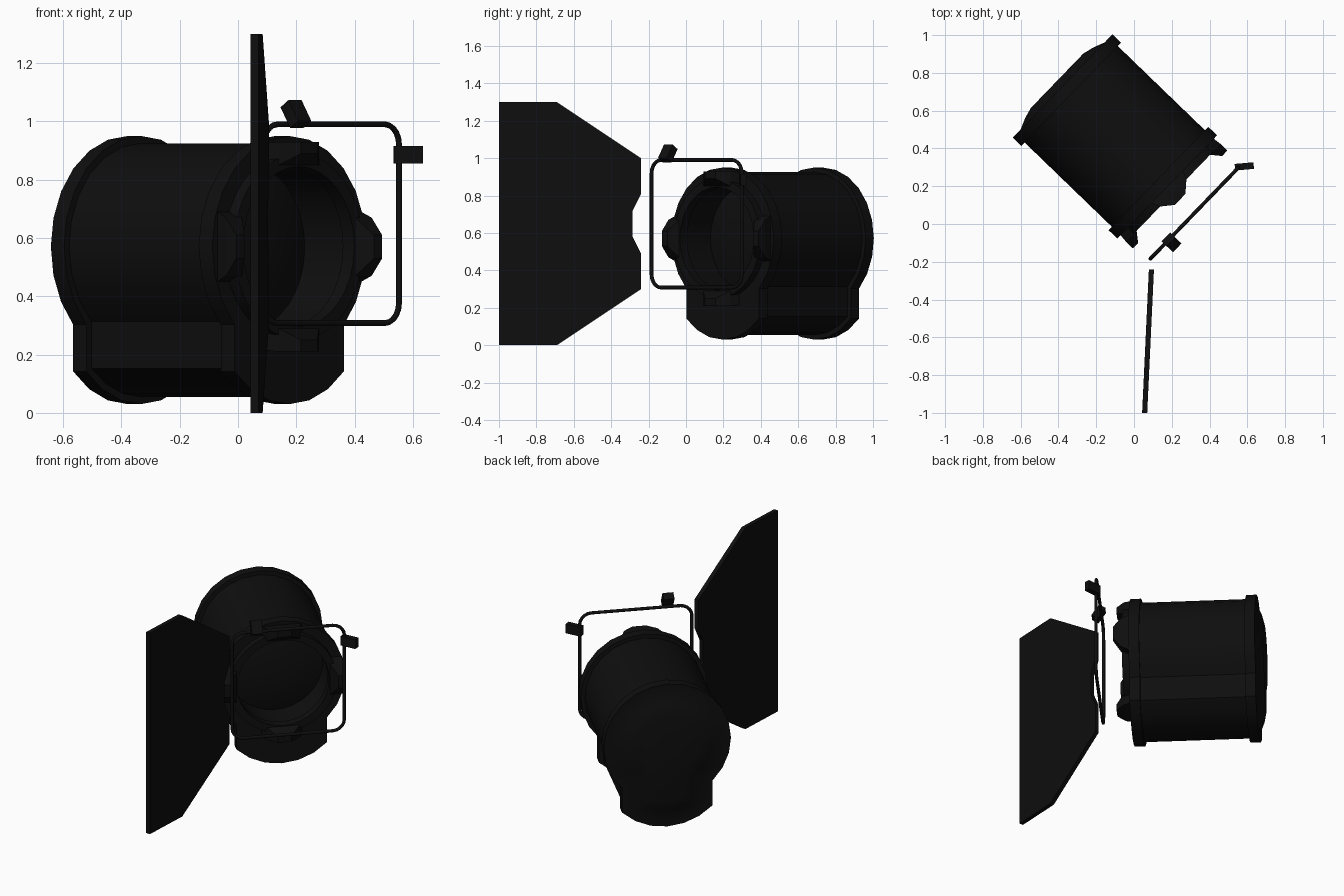
import bpy, bmesh
from math import radians, sin, cos, acos, pi, hypot
from mathutils import Matrix, Vector

cube = bpy.data.objects.get("Cube")
if cube:
    bpy.data.objects.remove(cube)

black = bpy.data.materials.new("matte black")
black.use_nodes = True
black.diffuse_color = (0.0045, 0.0045, 0.0045, 1)
black.node_tree.nodes["Principled BSDF"].inputs["Base Color"].default_value = black.diffuse_color

# Lamp frame: x across the lens, y towards the back, z up
LAMP = Matrix.Translation((0.183, 0.189, 0)) @ Matrix.Rotation(radians(46), 4, 'Z')
AXIS_Z = 0.57


def finish(name, bm, matrix=LAMP, smooth=True):
    bmesh.ops.recalc_face_normals(bm, faces=bm.faces)
    mesh = bpy.data.meshes.new(name)
    bm.to_mesh(mesh)
    bm.free()
    mesh.materials.append(black)
    obj = bpy.data.objects.new(name, mesh)
    bpy.context.scene.collection.objects.link(obj)
    obj.matrix_world = matrix
    if smooth:
        bpy.ops.object.select_all(action='DESELECT')
        obj.select_set(True)
        bpy.context.view_layer.objects.active = obj
        bpy.ops.object.shade_smooth_by_angle(angle=radians(30))
    return obj


def loft(name, rings, closed=False):
    bm = bmesh.new()
    loops = [[bm.verts.new(p) for p in ring] for ring in rings]
    pairs = list(zip(loops, loops[1:]))
    if closed:
        pairs.append((loops[-1], loops[0]))
    for a, b in pairs:
        for i in range(len(a)):
            j = (i + 1) % len(a)
            bm.faces.new((a[i], a[j], b[j], b[i]))
    if not closed:
        bm.faces.new(loops[0])
        bm.faces.new(loops[-1])
    return finish(name, bm)


def housing_ring(y, inset):
    """Round drum outline with a narrower curved box hanging below it."""
    r, half = 0.38 - inset, 0.27 - inset
    a = acos(half / r)
    pts = []
    for i in range(19):
        t = -a + (pi + 2 * a) * i / 18
        pts.append((r * cos(t), y, AXIS_Z + r * sin(t)))
    for i in range(7):
        t = pi + a + (pi - 2 * a) * i / 6
        pts.append((r * cos(t), y, 0.41 + r * sin(t)))
    return pts


def round_ring(y, r):
    """Circle whose points line up with the housing outline."""
    pts = []
    for x, _, z in housing_ring(0, 0):
        k = r / hypot(x, z - AXIS_Z)
        pts.append((x * k, y, AXIS_Z + (z - AXIS_Z) * k))
    return pts


def circle(y, r, n=32):
    return [(r * cos(2 * pi * i / n), y, AXIS_Z + r * sin(2 * pi * i / n)) for i in range(n)]


# Housing: domed back, two flanges, hollow front
outer = [(0.82, 0.18), (0.805, 0.12), (0.78, 0.06), (0.78, 0), (0.717, 0),
         (0.717, 0.025), (0.075, 0.025), (0.075, 0), (0.01, 0)]
rings = [housing_ring(y, d) for y, d in outer]
rings += [round_ring(0.01, 0.285), round_ring(0.25, 0.285)]
loft("lamp_housing", rings)

# Front ring and recessed lens
loft("front_ring", [circle(-0.035, 0.32), circle(0.02, 0.32),
                    circle(0.02, 0.275), circle(-0.035, 0.275)], closed=True)
loft("lens", [circle(0.26, 0.284), circle(0.21, 0.284), circle(0.185, 0.2), circle(0.17, 0.09)])

# Four tapered clips around the ring
for i, side in enumerate(("left", "top", "right", "bottom")):
    bm = bmesh.new()
    for y, half, inner, out in ((0.01, 0.12, 0.28, 0.355), (-0.035, 0.1, 0.28, 0.36),
                                (-0.085, 0.04, 0.32, 0.36)):
        for s in (-half, half):
            bm.verts.new((inner, y, s))
            bm.verts.new((out, y, s))
    bmesh.ops.convex_hull(bm, input=bm.verts)
    turn = Matrix.Rotation(-i * pi / 2, 4, 'Y')
    finish(side + "_clip", bm, LAMP @ Matrix.Translation((0, 0, AXIS_Z)) @ turn, False)

# Wire filter frame with rounded corners
half, low, high, bend = 0.335, 0.308, 0.99, 0.07
curve = bpy.data.curves.new("wire_frame", 'CURVE')
curve.dimensions = '3D'
curve.bevel_depth = 0.01
curve.bevel_resolution = 2
path = []
corners = ((1, high - bend), (-1, high - bend), (-1, low + bend), (1, low + bend))
for i, (s, z) in enumerate(corners):
    for k in range(6):
        t = (i + k / 5) * pi / 2
        path.append((s * (half - bend) + bend * cos(t), -0.19, z + bend * sin(t), 1))
spline = curve.splines.new('POLY')
spline.points.add(len(path) - 1)
for point, co in zip(spline.points, path):
    point.co = co
spline.use_cyclic_u = True
curve.materials.append(black)
frame = bpy.data.objects.new("wire_frame", curve)
bpy.context.scene.collection.objects.link(frame)
frame.matrix_world = LAMP


# Tilted blocks clamped on the frame
def block(name, size, matrix):
    bm = bmesh.new()
    bmesh.ops.create_cube(bm, size=1)
    bmesh.ops.scale(bm, vec=Vector(size), verts=bm.verts)
    finish(name, bm, matrix, False)


block("top_clamp", (0.065, 0.045, 0.085),
      LAMP @ Matrix.Translation((-0.195, -0.21, 1.025)) @ Matrix.Rotation(radians(-33), 4, 'X'))
block("side_clamp", (0.1, 0.035, 0.06),
      Matrix.Translation((0.584, 0.305, 0.885)) @ Matrix.Rotation(radians(5), 4, 'Z'))

# Barn door plate with a notched hinge edge
outline = [(-1, 0), (-1, 1.3), (-0.69, 1.3), (-0.24, 1), (-0.24, 0.81),
           (-0.285, 0.72), (-0.285, 0.58), (-0.24, 0.49), (-0.24, 0.3), (-0.69, 0)]
bm = bmesh.new()
face = bm.faces.new([bm.verts.new((0.043 + (y + 1) * 0.047, y, z)) for y, z in outline])
new = bmesh.ops.extrude_face_region(bm, geom=[face])["geom"]
bmesh.ops.translate(bm, vec=(0.027, 0, 0), verts=[v for v in new if isinstance(v, bmesh.types.BMVert)])
if not face.is_valid or len([f for f in bm.faces if len(f.verts) == len(outline)]) < 2:
    bm.faces.new([v for v in bm.verts][:len(outline)])
finish("barn_door", bm, Matrix.Identity(4), False)
